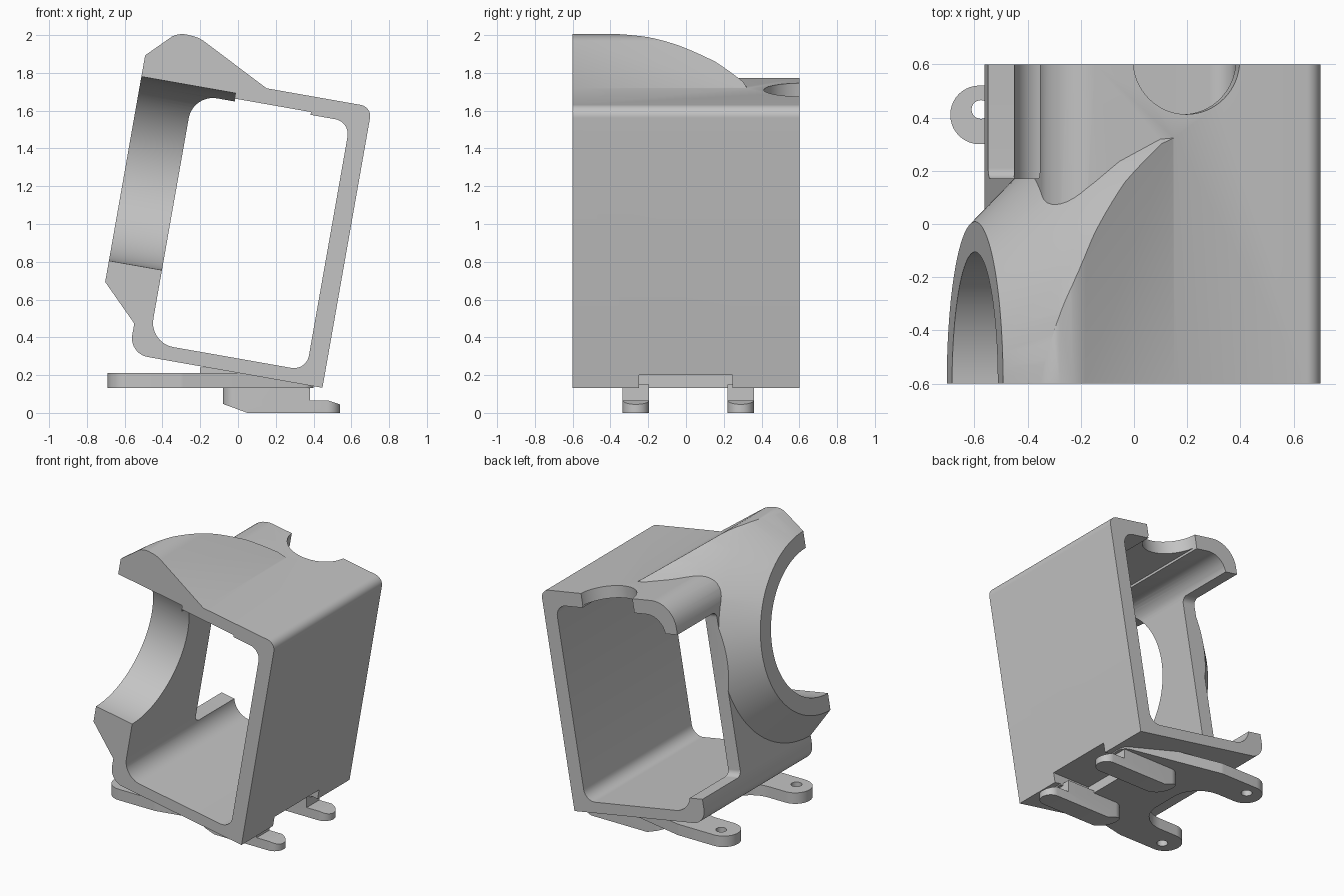
import bpy, bmesh, math
from mathutils import Vector, Matrix

cube = bpy.data.objects.get("Cube")
if cube:
    bpy.data.objects.remove(cube, do_unlink=True)

grey = bpy.data.materials.new("plain grey")
grey.use_nodes = True
grey.diffuse_color = (0.55, 0.55, 0.55, 1)
grey.node_tree.nodes["Principled BSDF"].inputs["Base Color"].default_value = (0.55, 0.55, 0.55, 1)


def make_object(name, bm):
    bmesh.ops.recalc_face_normals(bm, faces=bm.faces)
    mesh = bpy.data.meshes.new(name)
    bm.to_mesh(mesh)
    bm.free()
    mesh.materials.append(grey)
    obj = bpy.data.objects.new(name, mesh)
    bpy.context.collection.objects.link(obj)
    return obj


def rounded(corners, steps=10):
    """Polygon from (u, v, radius) corners."""
    out = []
    n = len(corners)
    for i, (u, v, r) in enumerate(corners):
        p = Vector((u, v))
        if r == 0:
            out.append(p)
            continue
        d1 = (Vector(corners[i - 1][:2]) - p).normalized()
        d2 = (Vector(corners[(i + 1) % n][:2]) - p).normalized()
        half = d1.angle(d2) / 2
        centre = p + (d1 + d2).normalized() * r / math.sin(half)
        t = r / math.tan(half)
        s, e = (p + d1 * t - centre).normalized(), (p + d2 * t - centre).normalized()
        out += [centre + s.slerp(e, k / steps) * r for k in range(steps + 1)]
    return out


def prism(name, pts, axis, lo, hi):
    """Extrude a 2D polygon along an axis."""
    place = {"x": lambda u, v, w: (w, u, v),
             "y": lambda u, v, w: (u, w, v),
             "z": lambda u, v, w: (u, v, w)}[axis]
    bm = bmesh.new()
    ends = [[bm.verts.new(place(p[0], p[1], w)) for p in pts] for w in (lo, hi)]
    for ring in ends:
        bm.faces.new(ring)
    for i in range(len(pts)):
        bm.faces.new((ends[0][i - 1], ends[0][i], ends[1][i], ends[1][i - 1]))
    return make_object(name, bm)


def block(name, x, y, z):
    return prism(name, [(x[0], y[0]), (x[1], y[0]), (x[1], y[1]), (x[0], y[1])], "z", *z)


def circle(u, v, r, n=64):
    return [(u + r * math.cos(math.tau * i / n), v + r * math.sin(math.tau * i / n)) for i in range(n)]


def lathe_x(name, profile, cy, cz, n=128):
    """Closed solid of revolution around an axis parallel to x."""
    bm = bmesh.new()
    rings = [[bm.verts.new((x, u, v)) for u, v in circle(cy, cz, r, n)] for x, r in profile]
    for a, b in zip(rings, rings[1:]):
        for i in range(n):
            bm.faces.new((a[i - 1], a[i], b[i], b[i - 1]))
    bm.faces.new(rings[0])
    bm.faces.new(rings[-1])
    return make_object(name, bm)


def combine(obj, other, operation, keep=False):
    mod = obj.modifiers.new("cut", "BOOLEAN")
    mod.operation, mod.solver, mod.object = operation, "EXACT", other
    bpy.context.view_layer.update()
    evaluated = obj.evaluated_get(bpy.context.evaluated_depsgraph_get())
    mesh = bpy.data.meshes.new_from_object(evaluated)
    obj.modifiers.clear()
    obj.data = mesh
    if not keep:
        bpy.data.objects.remove(other, do_unlink=True)


def smooth(obj):
    bpy.ops.object.select_all(action="DESELECT")
    obj.select_set(True)
    bpy.context.view_layer.objects.active = obj
    bpy.ops.object.shade_smooth_by_angle(angle=math.radians(28))


LENS_Y, LENS_Z = -0.6, 0.961

# Frame body, built upright with its lower right corner at the origin
frame = prism("frame", rounded([(-1.04, 0, 0.1), (0, 0, 0), (0, 1.51, 0.06), (-1.04, 1.51, 0.17)]),
              "y", -0.6, 0.6)

# Flared lens shroud, trimmed by a sloping shoulder
flare = lathe_x("flare", [(-1.23, 0.609), (-1.04, 0.799), (-0.9, 0.915), (-0.775, 1.0),
                          (-0.62, 1.07), (-0.5, 1.08)], LENS_Y, LENS_Z)
trim = prism("trim", [(-1.25, 0.15), (-0.52, 0.15), (-0.52, 1.486), (-0.94, 1.70), (-0.965, 1.709),
                      (-0.99, 1.714), (-1.04, 1.717), (-1.065, 1.713), (-1.09, 1.704),
                      (-1.115, 1.688), (-1.25, 1.66)], "y", -0.6, 0.55)
combine(flare, trim, "INTERSECT")
combine(frame, flare, "UNION")

# Inner cavity, roof groove, lens bore, side window and roof notch
cavity = prism("cavity", rounded([(-0.945, 0.075, 0.13), (-0.1, 0.075, 0.08),
                                  (-0.1, 1.412, 0.08), (-0.945, 1.412, 0.13)]), "y", -0.7, 0.7)
combine(frame, cavity, "DIFFERENCE")
combine(frame, block("groove", (-0.72, -0.313), (-0.7, 0.7), (1.3, 1.427)), "DIFFERENCE")
combine(frame, prism("bore", circle(LENS_Y, LENS_Z, 0.495, 128), "x", -1.4, -0.724), "DIFFERENCE")
window = prism("window", rounded([(0.17, 0.17, 0.04), (0.8, 0.17, 0), (0.8, 1.29, 0),
                                  (0.17, 1.29, 0.04)]), "x", -1.3, -0.85)
combine(frame, window, "DIFFERENCE")
combine(frame, prism("notch", circle(-0.52, 0.615, 0.203), "z", 1.2, 1.8), "DIFFERENCE")

# Lean the frame over
frame.data.transform(Matrix.Translation((0.447, 0, 0.133)) @ Matrix.Rotation(math.radians(10), 4, "Y"))

# Base plate with two drilled arms
plate = prism("base_plate", rounded([
    (-0.69, 0.52, 0.109), (-0.3, 0.52, 0.1), (0.4, 0.37, 0.06), (0.4, -0.345, 0.06),
    (-0.3, -0.495, 0.1), (-0.69, -0.495, 0.109), (-0.69, -0.275, 0.109), (-0.25, -0.275, 0.2),
    (-0.25, 0.3, 0.2), (-0.69, 0.3, 0.109)]), "z", 0.133, 0.21)
for y in (0.43, -0.405):
    combine(plate, prism("drill", circle(-0.575, y, 0.035, 32), "z", 0, 0.4), "DIFFERENCE")

# Spacer between plate and frame
spacer = block("spacer", (-0.2, 0.16), (-0.3, 0.32), (0.14, 0.24))

# Recess under the lower right edge
recess = block("recess", (0.17, 0.7), (-0.25, 0.245), (0.05, 0.2))
combine(frame, recess, "DIFFERENCE", keep=True)
combine(plate, recess, "DIFFERENCE")

# Hooked feet
feet = []
for name, y in (("front_foot", -0.265), ("back_foot", 0.29)):
    lo, hi = y - 0.07, y + 0.07
    foot = prism(name, rounded([(-0.08, lo, 0.069), (0.54, lo, 0.069),
                                (0.54, hi, 0.069), (-0.08, hi, 0.069)]), "z", -0.1, 0.3)
    hook = prism("hook", [(-0.1, 0.15), (-0.1, 0.055), (0.05, 0), (0.6, 0), (0.6, 0.025),
                          (0.48, 0.065), (0.38, 0.065), (0.38, 0.15)], "y", -1, 1)
    combine(foot, hook, "INTERSECT")
    feet.append(foot)

for obj in [frame, plate, spacer] + feet:
    smooth(obj)
